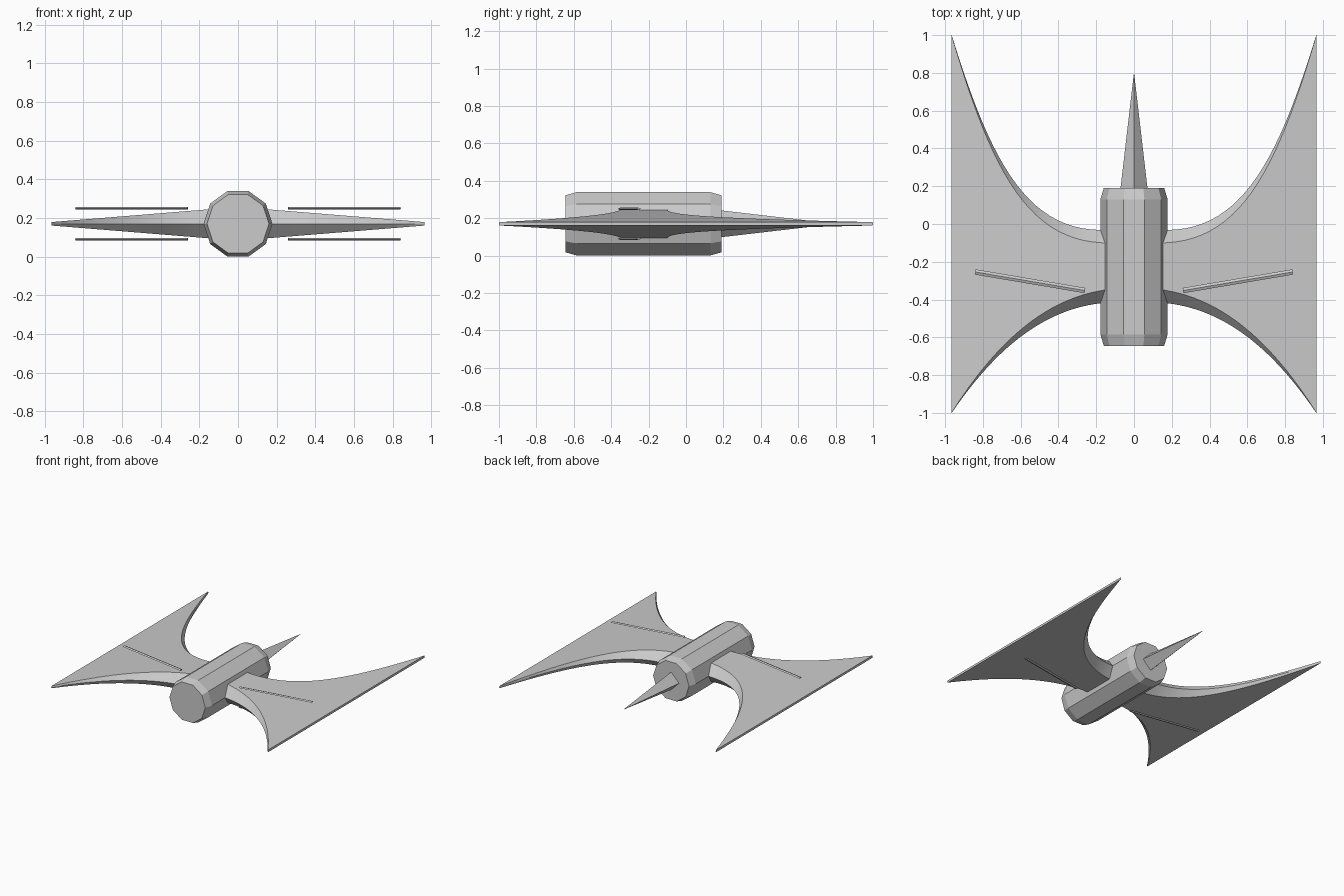
import bpy, bmesh, math
from mathutils import Vector, Matrix

cube = bpy.data.objects.get("Cube")
if cube:
    bpy.data.objects.remove(cube, do_unlink=True)

MID = 0.17  # height of the centre plane

grey = bpy.data.materials.new("hull_grey")
grey.use_nodes = True
grey.diffuse_color = (0.6, 0.6, 0.6, 1)
grey.node_tree.nodes["Principled BSDF"].inputs["Base Color"].default_value = (0.6, 0.6, 0.6, 1)


def make_loft(name, rings, smooth=False):
    """Skin a closed solid through rings with equal point counts."""
    bm = bmesh.new()
    loops = [[bm.verts.new(p) for p in ring] for ring in rings]
    for a, b in zip(loops, loops[1:]):
        for i in range(len(a)):
            j = (i + 1) % len(a)
            bm.faces.new((a[i], a[j], b[j], b[i]))
    bm.faces.new(loops[0][::-1])
    bm.faces.new(loops[-1])
    bmesh.ops.recalc_face_normals(bm, faces=bm.faces)
    mesh = bpy.data.meshes.new(name)
    bm.to_mesh(mesh)
    bm.free()
    mesh.materials.append(grey)
    obj = bpy.data.objects.new(name, mesh)
    bpy.context.collection.objects.link(obj)
    if smooth:
        bpy.ops.object.select_all(action='DESELECT')
        obj.select_set(True)
        bpy.context.view_layer.objects.active = obj
        bpy.ops.object.shade_smooth_by_angle(angle=math.radians(15))
    return obj


def ring_y(radius, y, sides):
    """Regular polygon facing along y, with a corner on the x axis."""
    return [(radius * math.cos(2 * math.pi * i / sides), y,
             MID + radius * math.sin(2 * math.pi * i / sides)) for i in range(sides)]


def bezier(xs, ys, t):
    w = ((1 - t) ** 3, 3 * t * (1 - t) ** 2, 3 * t * t * (1 - t), t ** 3)
    return sum(a * b for a, b in zip(w, xs)), sum(a * b for a, b in zip(w, ys))


# Ten-sided body with bevelled ends
body = [(0.16, -0.645), (0.178, -0.585), (0.178, 0.13), (0.16, 0.19)]
make_loft("body", [ring_y(r, y, 10) for r, y in body])

# Four-sided tail spike
make_loft("tail_spike", [ring_y(0.072, 0.185, 4), ring_y(0.001, 0.795, 4)])

# Wing edge curves: x controls, then y controls of the ridge and the flat's border
REAR_X, FRONT_X = (0.12, 0.55, 0.75, 0.965), (0.12, 0.45, 0.72, 0.965)
REAR_RIDGE, REAR_FLAT = (-0.03, -0.06, 0.3, 1.0), (-0.1, -0.11, 0.26, 0.998)
FRONT_RIDGE, FRONT_FLAT = (-0.415, -0.43, -0.64, -1.0), (-0.345, -0.38, -0.61, -0.998)


def wing_ring(side, t):
    def point(xs, ys, level):
        x, y = bezier(xs, ys, t)
        half = 0.075 + (0.009 - 0.075) * (x - 0.15) / 0.815
        return (side * x, y, MID + level * half)
    return [point(FRONT_X, FRONT_FLAT, 1), point(REAR_X, REAR_FLAT, 1),
            point(REAR_X, REAR_RIDGE, 0), point(REAR_X, REAR_FLAT, -1),
            point(FRONT_X, FRONT_FLAT, -1), point(FRONT_X, FRONT_RIDGE, 0)]


for side, label in ((1, "left"), (-1, "right")):
    make_loft(label + "_wing", [wing_ring(side, i / 24) for i in range(25)], smooth=True)

    # Thin diamond-section bars floating above and below the wing
    for offset, place in ((0.08, "upper"), (-0.08, "lower")):
        start = Vector((side * 0.26, -0.352, MID + offset))
        end = Vector((side * 0.84, -0.254, MID + offset))
        along = (end - start).normalized()
        across = along.cross(Vector((0, 0, 1))) * 0.014
        up = Vector((0, 0, 0.006))
        make_loft(f"{label}_{place}_bar",
                  [[p + across, p + up, p - across, p - up] for p in (start, end)])
